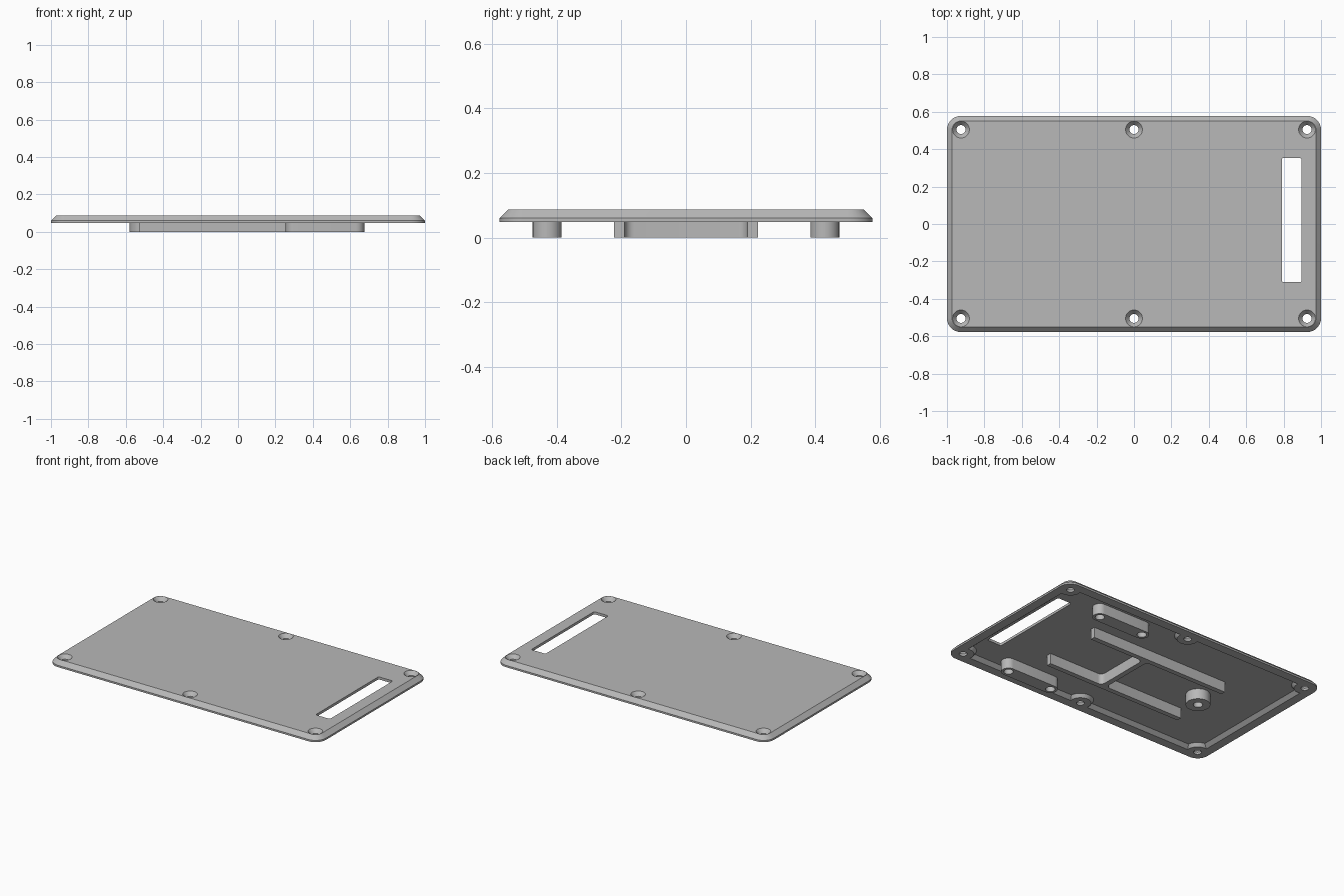
import bpy, bmesh, math
from math import cos, sin, pi

cube = bpy.data.objects.get("Cube")
if cube:
    bpy.data.objects.remove(cube, do_unlink=True)

gray = bpy.data.materials.new("plain gray")
gray.use_nodes = True
GRAY = (0.48, 0.48, 0.48, 1)
gray.diffuse_color = GRAY
gray.node_tree.nodes["Principled BSDF"].inputs["Base Color"].default_value = GRAY

BOTTOM, RIM, ROOF, TOP = 0.048, 0.06, 0.07, 0.087
HALF_X, HALF_Y = 1.0, 0.578


def rounded_rect(cx, cy, hx, hy, r, steps=8):
    """Outline of a rectangle with round corners."""
    pts = []
    for k, (sx, sy) in enumerate([(1, 1), (-1, 1), (-1, -1), (1, -1)]):
        for i in range(steps + 1):
            a = (k + i / steps) * pi / 2
            pts.append((cx + sx * (hx - r) + r * cos(a), cy + sy * (hy - r) + r * sin(a)))
    return pts


def circle(cx, cy, r, n=32):
    return [(cx + r * cos(2 * pi * i / n), cy + r * sin(2 * pi * i / n)) for i in range(n)]


def loft(name, layers):
    """Closed solid through matching outlines, given as (outline, z)."""
    bm = bmesh.new()
    rings = [[bm.verts.new((x, y, z)) for x, y in outline] for outline, z in layers]
    n = len(rings[0])
    for low, high in zip(rings, rings[1:]):
        for i in range(n):
            j = (i + 1) % n
            bm.faces.new((low[i], low[j], high[j], high[i]))
    bm.faces.new(rings[0][::-1])
    bm.faces.new(rings[-1])
    bmesh.ops.recalc_face_normals(bm, faces=bm.faces)
    mesh = bpy.data.meshes.new(name)
    bm.to_mesh(mesh)
    bm.free()
    mesh.materials.append(gray)
    obj = bpy.data.objects.new(name, mesh)
    bpy.context.collection.objects.link(obj)
    return obj


def activate(obj):
    bpy.ops.object.select_all(action='DESELECT')
    obj.select_set(True)
    bpy.context.view_layer.objects.active = obj


def cut(obj, cutter):
    """Subtract a cutter and remove it."""
    activate(obj)
    mod = obj.modifiers.new("cut", 'BOOLEAN')
    mod.operation, mod.solver, mod.object = 'DIFFERENCE', 'EXACT', cutter
    bpy.ops.object.modifier_apply(modifier=mod.name)
    bpy.data.objects.remove(cutter, do_unlink=True)


def finish(obj):
    activate(obj)
    bpy.ops.object.shade_smooth_by_angle(angle=math.radians(30))


def inset_outline(d, r):
    return rounded_rect(0, 0, HALF_X - d, HALF_Y - d, r)


# Cover plate with a chamfered upper edge
plate = loft("cover_plate", [(inset_outline(0, 0.075), BOTTOM),
                             (inset_outline(0, 0.075), RIM),
                             (inset_outline(0.027, 0.048), TOP)])

# Hollow underside, leaving a sloped lip and flared screw bosses
screws = [(x, y) for x in (-0.925, 0, 0.925) for y in (-0.505, 0.505)]
recess = loft("recess", [(inset_outline(0.05, 0.05), BOTTOM - 0.01),
                         (inset_outline(0.06, 0.045), BOTTOM),
                         (inset_outline(0.085, 0.03), ROOF)])
for x, y in screws:
    cut(recess, loft("boss", [(circle(x, y, 0.056), BOTTOM - 0.02),
                              (circle(x, y, 0.066), BOTTOM),
                              (circle(x, y, 0.088), ROOF + 0.01)]))
cut(plate, recess)

# Countersunk screw holes
for x, y in screws:
    cut(plate, loft("screw_hole", [(circle(x, y, 0.024), 0),
                                   (circle(x, y, 0.024), 0.062),
                                   (circle(x, y, 0.045), TOP),
                                   (circle(x, y, 0.045), TOP + 0.02)]))

# Long slot
slot = rounded_rect(0.843, 0.021, 0.053, 0.332, 0.01, 4)
cut(plate, loft("slot", [(slot, 0), (slot, 0.2)]))
finish(plate)


def blind_hole(x, y, r):
    return loft("blind_hole", [(circle(x, y, r), -0.02), (circle(x, y, r), 0.055)])


# Paired standoff bars underneath
for side, y in (("left", 0.43), ("right", -0.43)):
    outline = rounded_rect(0.465, y, 0.21, 0.045, 0.0449)
    bar = loft("standoff_bar_" + side, [(outline, 0), (outline, ROOF + 0.005)])
    for x in (0.3, 0.63):
        cut(bar, blind_hole(x, y, 0.029))
    finish(bar)

# Single round standoff
post = loft("round_standoff", [(circle(-0.505, 0, 0.075), 0),
                               (circle(-0.505, 0, 0.075), ROOF + 0.005)])
cut(post, blind_hole(-0.505, 0, 0.029))
finish(post)


# Two rails joined by a cross wall, with filleted inner corners
def fillet(x, y, dx, dy, r=0.03, steps=6):
    """Arc in the corner at (x, y), opening toward (dx, dy), from rail to wall."""
    return [(x + dx * r * (1 - sin(a)), y + dy * r * (1 - cos(a)))
            for a in (i / steps * pi / 2 for i in range(steps + 1))]


OUT, INN, FRONT_END, BACK_END = 0.223, 0.19, 0.5, -0.53
WALL_A, WALL_B = 0.06, 0.095
frame = [(FRONT_END, -OUT), (FRONT_END, -INN)]
frame += fillet(WALL_B, -INN, 1, 1) + fillet(WALL_B, INN, 1, -1)[::-1]
frame += [(FRONT_END, INN), (FRONT_END, OUT), (BACK_END, OUT), (BACK_END, INN)]
frame += fillet(WALL_A, INN, -1, -1) + fillet(WALL_A, -INN, -1, 1)[::-1]
frame += [(BACK_END, -INN), (BACK_END, -OUT)]
finish(loft("rail_frame", [(frame, 0), (frame, ROOF + 0.005)]))
